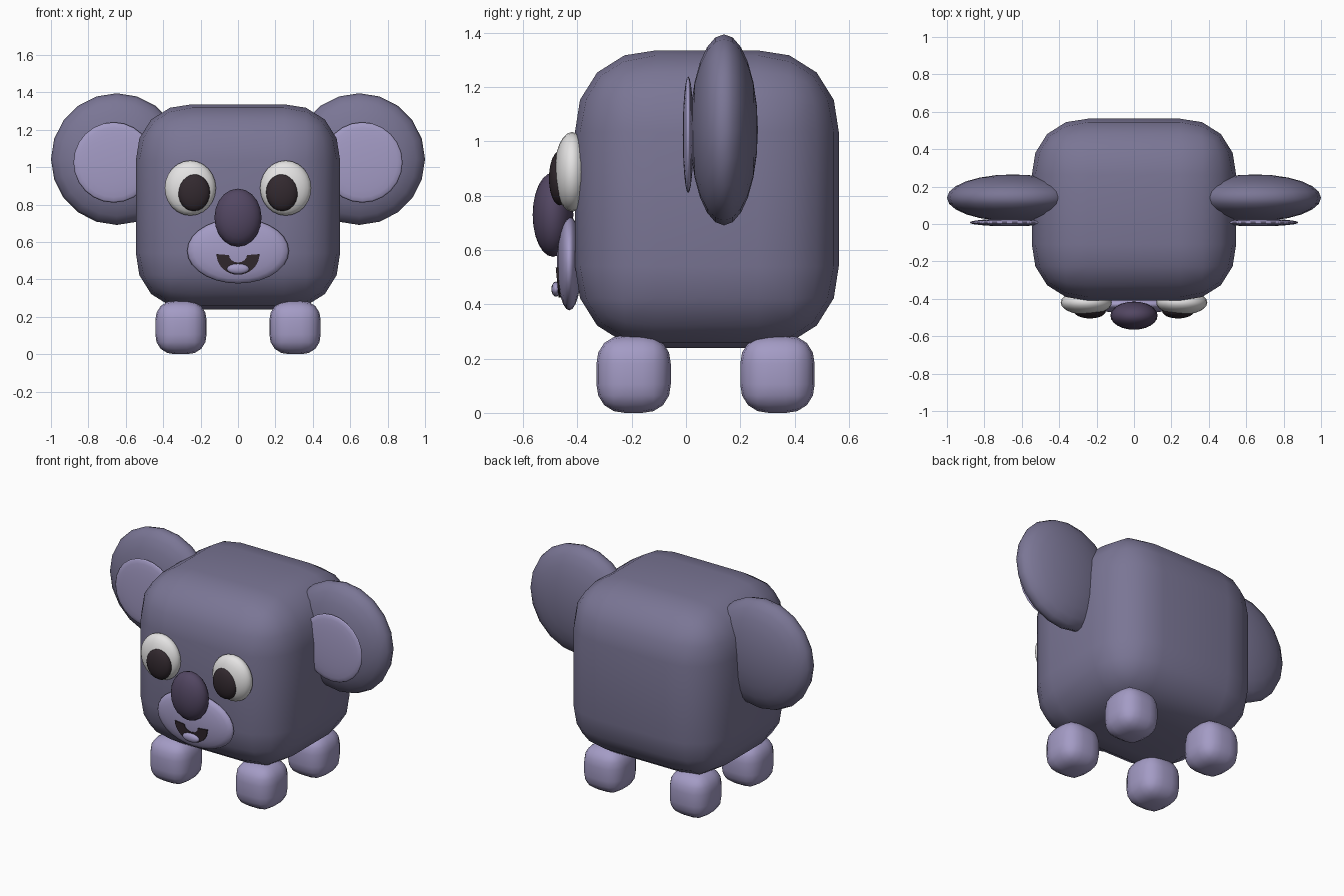
import bpy, bmesh, math

cube = bpy.data.objects.get("Cube")
if cube:
    bpy.data.objects.remove(cube, do_unlink=True)


def material(name, rgb):
    m = bpy.data.materials.new(name)
    m.use_nodes = True
    m.diffuse_color = (*rgb, 1)
    m.node_tree.nodes["Principled BSDF"].inputs["Base Color"].default_value = (*rgb, 1)
    return m


GREY = material("grey_fur", (0.195, 0.18, 0.30))
LILAC = material("lilac", (0.37, 0.33, 0.56))
WHITE = material("eye_white", (0.78, 0.77, 0.77))
PLUM = material("nose_plum", (0.085, 0.062, 0.122))
DARK = material("dark", (0.032, 0.022, 0.028))


def add_object(name, bm, mat, smooth=True):
    mesh = bpy.data.meshes.new(name)
    bmesh.ops.recalc_face_normals(bm, faces=bm.faces)
    bm.to_mesh(mesh)
    bm.free()
    mesh.materials.append(mat)
    ob = bpy.data.objects.new(name, mesh)
    bpy.context.collection.objects.link(ob)
    for p in mesh.polygons:
        p.use_smooth = smooth
    return ob


def ellipsoid(name, center, half, mat, segments=20, rings=12):
    """Sphere with its poles on the front-back axis."""
    bm = bmesh.new()
    bmesh.ops.create_uvsphere(bm, u_segments=segments, v_segments=rings, radius=1)
    for v in bm.verts:
        x, y, z = v.co
        v.co = [c + h * k for c, h, k in zip(center, half, (x, -z, y))]
    return add_object(name, bm, mat)


def rounded_box(name, center, half, radius, segments, mat):
    bm = bmesh.new()
    bmesh.ops.create_cube(bm, size=2)
    for v in bm.verts:
        v.co = [c + h * k for c, h, k in zip(center, half, v.co)]
    bmesh.ops.bevel(bm, geom=bm.edges[:], offset=radius, segments=segments,
                    profile=0.53, affect='EDGES', clamp_overlap=True)
    return add_object(name, bm, mat)


# Body
rounded_box("body", (0, 0.077, 0.788), (0.546, 0.486, 0.548), 0.3, 4, GREY)

# Paired parts
for side, s in (("left", 1), ("right", -1)):
    ellipsoid(side + "_ear", (s * 0.648, 0.14, 1.043), (0.352, 0.125, 0.352), GREY)
    ellipsoid(side + "_inner_ear", (s * 0.665, 0.008, 1.025), (0.215, 0.02, 0.215), LILAC, 24)
    ellipsoid(side + "_eye", (s * 0.255, -0.42, 0.888), (0.137, 0.065, 0.147), WHITE, 24)
    ellipsoid(side + "_pupil", (s * 0.236, -0.465, 0.865), (0.086, 0.04, 0.1), DARK, 24)
    for end, y in (("front", -0.193), ("back", 0.337)):
        rounded_box(f"{side}_{end}_leg", (s * 0.305, y, 0.143),
                    (0.137, 0.137, 0.143), 0.105, 4, LILAC)

# Muzzle and nose
ellipsoid("muzzle", (0, -0.43, 0.552), (0.272, 0.046, 0.174), LILAC, 28)
ellipsoid("nose", (0, -0.49, 0.73), (0.126, 0.075, 0.155), PLUM)

# Open mouth: lower half ellipse with a notch arched into its top edge
outline = []
for i in range(17):
    a = math.pi * (1 + i / 16)
    outline.append((0.115 * math.cos(a), 0.535 + 0.11 * math.sin(a)))
for i in range(9):
    a = -math.pi * i / 8
    outline.append((0.048 * math.cos(a), 0.53 + 0.04 * math.sin(a)))
bm = bmesh.new()
face = bm.faces.new([bm.verts.new((x, -0.48 + (0.535 - z) * 0.1, z)) for x, z in outline])
extruded = bmesh.ops.extrude_face_region(bm, geom=[face])["geom"]
for v in extruded:
    if isinstance(v, bmesh.types.BMVert):
        v.co.y += 0.009
add_object("mouth", bm, DARK, smooth=False)

# Tongue
ellipsoid("tongue", (0, -0.479, 0.456), (0.06, 0.017, 0.028), LILAC, 16, 8)
